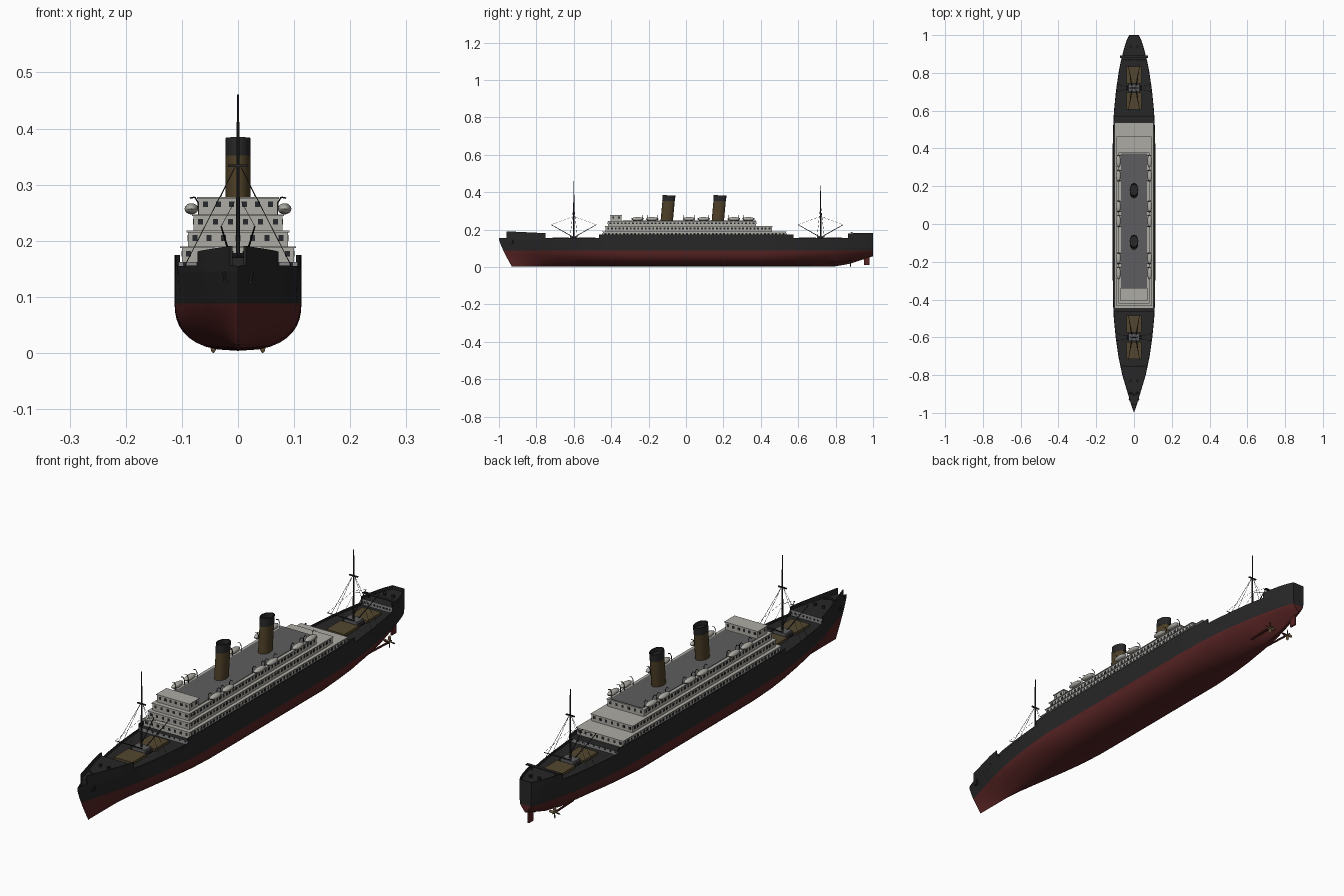
import bpy, bmesh, math
from mathutils import Vector, Matrix

if "Cube" in bpy.data.objects:
    bpy.data.objects.remove(bpy.data.objects["Cube"])


def material(name, r, g, b):
    m = bpy.data.materials.new(name)
    m.use_nodes = True
    m.diffuse_color = (r, g, b, 1)
    m.node_tree.nodes["Principled BSDF"].inputs["Base Color"].default_value = (r, g, b, 1)
    return m


BLACK = material("hull black", .02, .02, .021)
RED = material("bottom red", .095, .017, .017)
WHITE = material("cabin white", .42, .41, .37)
GREY = material("roof grey", .11, .11, .115)
WALL = material("bulkhead grey", .25, .25, .25)
BROWN = material("funnel brown", .075, .05, .02)
HATCH = material("hatch brown", .085, .062, .028)
DARK = material("window dark", .02, .022, .026)
BRASS = material("propeller brass", .13, .09, .04)


def finish(name, bm, *mats, smooth=True):
    bmesh.ops.remove_doubles(bm, verts=bm.verts, dist=1e-5)
    bmesh.ops.recalc_face_normals(bm, faces=bm.faces)
    me = bpy.data.meshes.new(name)
    bm.to_mesh(me)
    bm.free()
    for m in mats:
        me.materials.append(m)
    if smooth:
        me.shade_smooth()
        me.set_sharp_from_angle(angle=math.radians(35))
    ob = bpy.data.objects.new(name, me)
    bpy.context.collection.objects.link(ob)
    return ob


def add_box(bm, x0, x1, y0, y1, z0, z1):
    mid = Vector(((x0 + x1) / 2, (y0 + y1) / 2, (z0 + z1) / 2))
    size = Matrix.Diagonal((x1 - x0, y1 - y0, z1 - z0, 1))
    bmesh.ops.create_cube(bm, size=1, matrix=Matrix.Translation(mid) @ size)


def add_rod(bm, a, b, r, r2=None, sides=8):
    a, b = Vector(a), Vector(b)
    turn = (b - a).to_track_quat('Z', 'Y').to_matrix().to_4x4()
    bmesh.ops.create_cone(bm, cap_ends=True, segments=sides, radius1=r, radius2=r if r2 is None else r2,
                          depth=(b - a).length, matrix=Matrix.Translation((a + b) / 2) @ turn)


def lookup(table, y):
    for (y0, v0), (y1, v1) in zip(table, table[1:]):
        if y <= y1:
            return v0 + (v1 - v0) * (y - y0) / (y1 - y0)
    return table[-1][1]


def span(a, b, n):
    return [a + (b - a) * i / n for i in range(n + 1)]


# Hull lines along the length
BEAM = [(-1, 0), (-.96, .014), (-.9, .032), (-.8, .062), (-.7, .083), (-.6, .097), (-.5, .107), (-.4, .112),
        (-.2, .113), (.4, .113), (.5, .111), (.6, .106), (.7, .096), (.8, .082), (.87, .068), (.94, .05),
        (.98, .036), (1, .026)]
KEEL = [(-1, .004), (.8, .004), (.87, .016), (.94, .038), (1, .058)]
FULL = [(-1, 1), (-.8, 1.15), (-.5, 1.9), (-.3, 2.4), (.4, 2.4), (.65, 1.7), (.9, 1.15), (1, 1.1)]
FLARE = [(-1, .75), (-.7, .9), (-.4, 1), (.6, 1), (1, .92)]
WATER, DECK = .088, .147


def beam(y):
    return lookup(BEAM, y)


def hull_point(y, z):
    water = beam(y) * lookup(FLARE, y)
    if z <= WATER:
        k, n = lookup(KEEL, y), lookup(FULL, y)
        s = min(1, max(0, (z - k) / (WATER - k)))
        x = water * (1 - (1 - s) ** n) ** (1 / n)
    else:
        x = water + (beam(y) - water) * (z - WATER) / (DECK - WATER)
    rake = max(0, (-.6 - y) / .4) ** 2
    return x, y + .07 * rake * (1 - z / DECK) ** 1.2, z


bm = bmesh.new()
sections = []
for y in span(-1, 1, 80):
    k = lookup(KEEL, y)
    zs = [k + (WATER - k) * (i / 9) ** 1.6 for i in range(10)] + span(WATER, DECK, 3)[1:]
    half = [hull_point(y, z) for z in zs]
    loop = [(-x, yy, z) for x, yy, z in reversed(half)] + half[1:]
    sections.append([bm.verts.new(p) for p in loop])
for a, b in zip(sections, sections[1:]):
    for i in range(len(a)):
        j = (i + 1) % len(a)
        bm.faces.new((a[i], a[j], b[j], b[i]))
bm.faces.new(sections[-1])
bmesh.ops.dissolve_degenerate(bm, dist=1e-5, edges=bm.edges)
last = max(bm.faces, key=lambda f: f.calc_center_median().y)
bmesh.ops.bisect_plane(bm, geom=bm.verts[:] + bm.edges[:] + bm.faces[:], plane_co=(0, 0, WATER), plane_no=(0, 0, 1))
for f in bm.faces:
    f.material_index = int(f.calc_center_median().z < WATER)
finish("hull", bm, BLACK, RED)


# Bulwarks along the hull edge and the raised decks between them
def bulwark(name, y0, y1, top0, top1):
    bm = bmesh.new()
    for side in (-1, 1):
        rings = []
        for y in span(y0, y1, max(2, int((y1 - y0) / .025))):
            out = beam(y)
            top = top0 + (top1 - top0) * (y - y0) / (y1 - y0)
            inner = max(0, out - .004)
            rings.append([bm.verts.new((side * x, y, z)) for x, z in
                          ((out, DECK - .002), (out, top), (inner, top), (inner, DECK - .002))])
        for a, b in zip(rings, rings[1:]):
            for i in range(4):
                bm.faces.new((a[i], a[(i + 1) % 4], b[(i + 1) % 4], b[i]))
        bm.faces.new(rings[0])
        bm.faces.new(rings[-1])
    finish(name, bm, BLACK)


def raised_deck(name, y0, y1, z):
    bm = bmesh.new()
    ys = span(y0, y1, 12)
    plan = [(beam(y) - .002, y) for y in ys] + [(.002 - beam(y), y) for y in reversed(ys)]
    face = bm.faces.new([bm.verts.new((x, y, DECK)) for x, y in plan])
    up = bmesh.ops.extrude_face_region(bm, geom=[face])["geom"]
    bmesh.ops.translate(bm, vec=(0, 0, z - DECK), verts=[v for v in up if isinstance(v, bmesh.types.BMVert)])
    bm.normal_update()
    for f in bm.faces:
        f.material_index = int(abs(f.normal.y) > .95 and abs(f.calc_center_median().y) < .9)
    finish(name, bm, BLACK, WALL, smooth=False)


bulwark("bow_tip_bulwark", -1, -.96, .155, .156)
bulwark("forecastle_bulwark", -.96, -.75, .191, .181)
bulwark("fore_well_bulwark", -.75, -.465, .156, .155)
bulwark("midship_bulwark", -.465, .575, .175, .175)
bulwark("aft_well_bulwark", .575, .865, .155, .156)
bulwark("poop_bulwark", .865, 1, .18, .183)
raised_deck("forecastle_deck", -.955, -.752, .17)
raised_deck("midship_deck", -.463, .573, .162)
raised_deck("poop_deck", .867, .998, .17)
bm = bmesh.new()
add_box(bm, -.026, .026, .996, 1, .14, .183)
finish("stern_bulwark", bm, BLACK)

# Stepped cabins with thin roof lips: half width, y range, z range
TIERS = [("lower_cabin", .1, -.445, .535, .155, .19), ("middle_cabin", .089, -.43, .46, .19, .218),
         ("upper_cabin", .079, -.418, .375, .218, .247), ("bridge_house", .07, -.403, -.345, .247, .278)]
panes = bmesh.new()
for name, w, y0, y1, z0, z1 in TIERS:
    bm = bmesh.new()
    add_box(bm, -w, w, y0, y1, z0, z1 - .003)
    add_box(bm, -w - .003, w + .003, y0 - .003, y1 + .003, z1 - .003, z1)
    finish(name, bm, WHITE, smooth=False)
    zc = z1 - .013
    n = int((y1 - y0 - .02) / .02)
    for y in span(y0 + .014, y1 - .014, n):
        for s in (-1, 1):
            add_box(panes, s * w - .001, s * w + .001, y - .005, y + .005, zc - .005, zc + .005)
    for x in span(-w + .012, w - .012, int(w / .014)):
        for y in (y0, y1):
            add_box(panes, x - .0045, x + .0045, y - .001, y + .001, zc - .005, zc + .005)
for y, w in ((-.752, .065), (-.463, .095), (.573, .095), (.867, .055)):
    for x in span(-w, w, 8):
        add_box(panes, x - .003, x + .003, y - .002, y + .002, .155, .161)
finish("windows", panes, DARK, smooth=False)
bm = bmesh.new()
add_box(bm, -.069, .069, -.34, .373, .246, .249)
finish("boat_deck", bm, GREY, smooth=False)

# Raked oval funnels with black tops
for name, y in (("fore_funnel", -.103), ("aft_funnel", .17)):
    bm = bmesh.new()
    rings = []
    for z, grow in ((.245, 1), (.352, 1), (.352, 1.03), (.383, 1.03), (.383, .9), (.365, .9)):
        rake = (z - .245) * .09
        rings.append([bm.verts.new((.022 * grow * math.cos(t), y + rake + .033 * grow * math.sin(t),
                                    z - (.06 * math.sin(t) * .033 if z > .36 else 0)))
                      for t in span(0, math.tau, 32)[:-1]])
    for i, (a, b) in enumerate(zip(rings, rings[1:])):
        for j in range(32):
            f = bm.faces.new((a[j], a[(j + 1) % 32], b[(j + 1) % 32], b[j]))
            f.material_index = int(i > 0)
    bm.faces.new(rings[-1]).material_index = 1
    finish(name, bm, BROWN, BLACK)

# Lifeboats in pairs, each hung on two curved davits
boats, davits = bmesh.new(), bmesh.new()
for pair in (-.22, .055, .295):
    for y in (pair - .039, pair + .039):
        for s in (-1, 1):
            place = Matrix.Translation((s * .083, y, .257)) @ Matrix.Diagonal((.0125, .034, .010, 1))
            bmesh.ops.create_uvsphere(boats, u_segments=14, v_segments=8, radius=1, matrix=place)
            for dy in (-.027, .027):
                path = [(s * x, y + dy, z) for x, z in ((.07, .247), (.071, .268), (.077, .278), (.086, .276))]
                for a, b in zip(path, path[1:]):
                    add_rod(davits, a, b, .0013, sides=6)
finish("lifeboats", boats, WHITE)
finish("davits", davits, BLACK)

# Masts with crosstrees, booms, shrouds, winch houses and cargo hatches
for name, y, top in (("fore", -.6, .461), ("aft", .72, .437)):
    mast, rig, hatch, house = [bmesh.new() for _ in range(4)]
    add_rod(mast, (0, y, DECK), (0, y, top), .0042, .002, 10)
    add_box(mast, -.018, .018, y - .003, y + .003, .332, .336)
    add_box(house, -.028, .028, y - .02, y + .02, DECK, .166)
    for s in (-1, 1):
        add_box(hatch, -.04, .04, y + s * .07 - .045, y + s * .07 + .045, DECK, .157)
        for t in (-1, 1):
            add_rod(mast, (s * .012, y + t * .012, .165), (s * .03, y + t * .12, .226), .002, .0014, 6)
            add_rod(rig, (s * .006, y + t * .003, .27), (s * .03, y + t * .12, .226), .0005, sides=4)
            add_rod(rig, (s * .004, y, .334), (s * (beam(y) - .002), y + t * .02, .155), .0007, sides=4)
        add_rod(mast, (s * .035, y - .012, .155), (s * .035, y + .012, .155), .006)
    finish(name + "_mast", mast, BLACK)
    finish(name + "_rigging", rig, BLACK)
    finish(name + "_hatches", hatch, HATCH, smooth=False)
    finish(name + "_winch_house", house, GREY, smooth=False)

# Deck fittings: docking bridge, capstans, breakwater and anchors
bm = bmesh.new()
add_box(bm, -.074, .074, .88, .892, .184, .188)
for s in (-1, 1):
    add_rod(bm, (s * .05, .886, .168), (s * .05, .886, .185), .002)
    add_rod(bm, (s * .018, -.83, .168), (s * .018, -.83, .18), .006)
    add_rod(bm, (s * .018, .94, .168), (s * .018, .94, .18), .006)
    add_rod(bm, (0, -.905, .174), (s * .024, -.89, .174), .004)
    x, y, z = hull_point(-.93, .135)
    add_rod(bm, (s * x, y, .125), (s * (x + .003), y, .145), .003)
    add_rod(bm, (s * x, y - .012, .126), (s * x, y + .012, .126), .003)
finish("deck_fittings", bm, BLACK)

# Rudder and twin propellers
bm = bmesh.new()
add_box(bm, -.003, .003, .953, .982, .01, .075)
finish("rudder", bm, RED, smooth=False)
bm, shafts = bmesh.new(), bmesh.new()
for s in (-1, 1):
    hub = Vector((s * .044, .88, .0245))
    add_rod(bm, hub - Vector((0, .01, 0)), hub + Vector((0, .014, 0)), .005, .002, 12)
    for i in range(4):
        turn = Matrix.Translation(hub) @ Matrix.Rotation(i * math.pi / 2, 4, 'Y')
        blade = turn @ Matrix.Translation((0, 0, .014)) @ Matrix.Rotation(.6, 4, 'Z')
        bmesh.ops.create_uvsphere(bm, u_segments=10, v_segments=6, radius=1,
                                  matrix=blade @ Matrix.Diagonal((.006, .0015, .0105, 1)))
    add_rod(shafts, (s * .04, .76, .026), hub, .004)
    add_rod(shafts, (s * .01, .865, .045), hub - Vector((0, .012, 0)), .003)
finish("propellers", bm, BRASS)
finish("propeller_shafts", shafts, RED)
